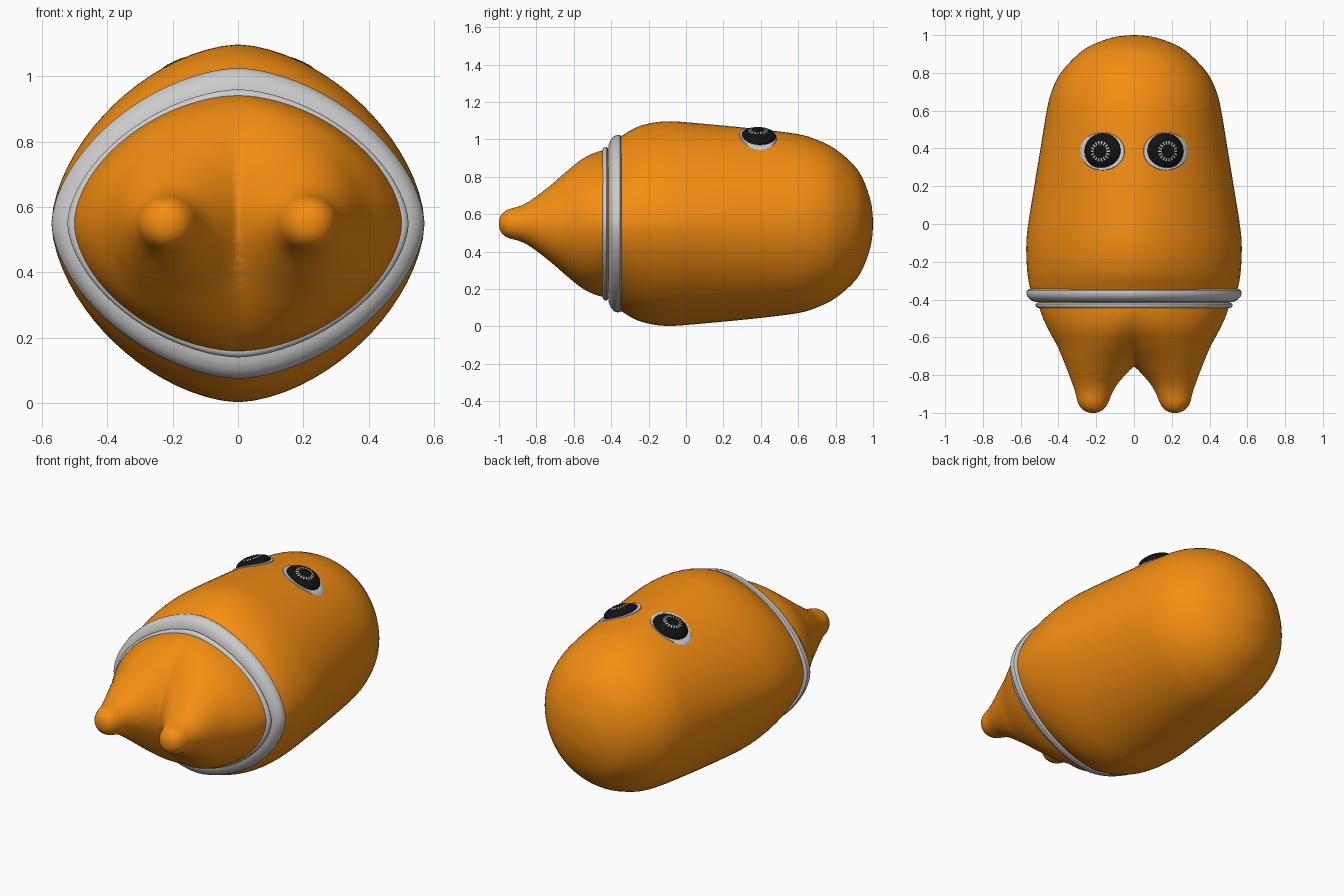
import bpy, bmesh, math
from mathutils import Vector, Matrix
from mathutils.bvhtree import BVHTree

if "Cube" in bpy.data.objects:
    bpy.data.objects.remove(bpy.data.objects["Cube"])

ZC = 0.55  # height of the body axis


def material(name, rgb):
    m = bpy.data.materials.new(name)
    m.diffuse_color = (*rgb, 1)
    m.use_nodes = True
    m.node_tree.nodes["Principled BSDF"].inputs["Base Color"].default_value = m.diffuse_color
    return m


orange = material("orange", (0.9, 0.27, 0.006))
black = material("black", (0.006, 0.006, 0.006))
white = material("white", (0.85, 0.85, 0.85))


def make_object(name, bm, mat=None, angle=40):
    bmesh.ops.recalc_face_normals(bm, faces=bm.faces)
    me = bpy.data.meshes.new(name)
    bm.to_mesh(me)
    bm.free()
    ob = bpy.data.objects.new(name, me)
    bpy.context.collection.objects.link(ob)
    if mat:
        me.materials.append(mat)
    bpy.ops.object.select_all(action='DESELECT')
    ob.select_set(True)
    bpy.context.view_layer.objects.active = ob
    bpy.ops.object.shade_smooth_by_angle(angle=math.radians(angle))
    return ob


def resample(pts, steps):
    """Catmull-Rom curve through a list of section tuples."""
    out = []
    for i in range(len(pts) - 1):
        a, b, c, d = (pts[max(0, min(len(pts) - 1, i + k))] for k in (-1, 0, 1, 2))
        for s in range(steps):
            t = s / steps
            out.append(tuple(
                0.5 * (2*q + (r-p)*t + (2*p-5*q+4*r-u)*t*t + (3*q-p-3*r+u)*t**3)
                for p, q, r, u in zip(a, b, c, d)))
    out.append(pts[-1])
    return out


def loft(bm, sections, sides=72):
    """Sections are (y, centre x, half width, half height, exponent)."""
    rings = []
    for y, cx, w, h, n in sections:
        ring = []
        for i in range(sides):
            a = 2 * math.pi * i / sides
            c, s = math.cos(a), math.sin(a)
            r = (abs(c)**n + abs(s)**n) ** (-1 / n)
            ring.append(bm.verts.new((cx + w*c*r, y, ZC + h*s*r)))
        rings.append(ring)
    for p, q in zip(rings, rings[1:]):
        for i in range(sides):
            j = (i + 1) % sides
            bm.faces.new((p[i], p[j], q[j], q[i]))
    bm.faces.new(rings[0])
    bm.faces.new(rings[-1])


# Main body: y, half width, half height, roundness
profile = [(-0.37, .535, .455, 1.7), (-0.34, .55, .472, 1.7), (-0.27, .563, .513, 1.7),
           (-0.19, .569, .537, 1.7), (-0.1, .57, .547, 1.7), (0, .56, .542, 1.72),
           (.2, .528, .524, 1.78), (.4, .495, .504, 1.84), (.6, .462, .478, 1.9),
           (.7, .437, .448, 1.95), (.8, .388, .398, 2), (.9, .295, .31, 2),
           (.95, .218, .23, 2), (.985, .122, .13, 2), (.996, .063, .067, 2), (1, .004, .004, 2)]
bm = bmesh.new()
loft(bm, resample([(y, 0, w, h, n) for y, w, h, n in profile], 4))
bvh = BVHTree.FromBMesh(bm)
make_object("body", bm, orange)

# Two-pronged lower end: overlapping tapered lobes fused into one skin
lobe = [(-.39, 0, .505, .395, 1.75), (-.44, 0, .503, .393, 1.75), (-.50, .03, .452, .375, 1.8),
        (-.567, .075, .375, .338, 1.85), (-.65, .13, .275, .27, 1.9), (-.727, .172, .2, .203, 2),
        (-.83, .203, .13, .125, 2), (-.89, .212, .1, .094, 2), (-.95, .217, .08, .078, 2),
        (-.985, .217, .055, .055, 2), (-.998, .217, .028, .028, 2), (-1.003, .217, .003, .003, 2)]
bm = bmesh.new()
loft(bm, resample(lobe, 4))
prongs = make_object("prongs", bm, orange)
mirror = prongs.modifiers.new("mirror", 'MIRROR')
mirror.use_mirror_merge = False
fuse = prongs.modifiers.new("fuse", 'REMESH')
fuse.mode = 'VOXEL'
fuse.voxel_size = 0.012
fuse.use_smooth_shade = True
soften = prongs.modifiers.new("soften", 'SMOOTH')
soften.factor = 0.5
soften.iterations = 8

# Grey waist bands
bands = {
    "wide_band": [(-.345, .50, .42), (-.345, .555, .463), (-.352, .567, .473), (-.365, .57, .475),
                  (-.385, .565, .468), (-.402, .548, .448), (-.413, .525, .422), (-.416, .48, .38)],
    "narrow_band": [(-.412, .48, .38), (-.417, .513, .403), (-.424, .522, .41), (-.434, .522, .41),
                    (-.442, .516, .404), (-.446, .505, .396), (-.446, .47, .37)],
}
for name, rows in bands.items():
    bm = bmesh.new()
    loft(bm, [(y, 0, w, h, 1.7) for y, w, h in rows], 96)
    make_object(name, bm)


def on_body(x, y, lift):
    hit, normal, _, _ = bvh.ray_cast(Vector((x, y, 3)), Vector((0, 0, -1)))
    return Vector((x, y, hit.z + lift))


# Eyes: grey rim lying on the body, black dome, ring of white dashes
EX, EY = 0.165, 0.385
RX, RY, RZ = 0.102, 0.096, 0.042
for side, s in (("left", -1), ("right", 1)):
    bm = bmesh.new()
    rings = []
    for k, lift in ((.02, .005), (.35, .005), (.65, .005), (.85, .006), (.96, .005), (1.0, -.006)):
        rings.append([bm.verts.new(on_body(s * (EX + .003 + .121*k*math.cos(a)),
                                           EY + .103*k*math.sin(a), lift))
                      for a in (2 * math.pi * i / 48 for i in range(48))])
    for p, q in zip(rings, rings[1:]):
        for i in range(48):
            j = (i + 1) % 48
            bm.faces.new((p[i], p[j], q[j], q[i]))
    bm.faces.new(rings[0])
    bm.normal_update()
    if sum(f.normal.z for f in bm.faces) < 0:
        bmesh.ops.reverse_faces(bm, faces=bm.faces)
    make_object(side + "_eye_rim", bm)

    place = Matrix.Translation((s * EX, EY, 1.013)) @ Matrix.Rotation(s * 0.37, 4, 'Y')
    bm = bmesh.new()
    bmesh.ops.create_uvsphere(bm, u_segments=48, v_segments=24, radius=1,
                              matrix=place @ Matrix.Diagonal((RX, RY, RZ, 1)))
    make_object(side + "_eye", bm, black)

    bm = bmesh.new()
    for i in range(18):
        a = 2 * math.pi * i / 18
        quad = []
        for r, t in ((.036, -.003), (.054, -.004), (.054, .004), (.036, .003)):
            x = r * math.cos(a) - t * math.sin(a)
            y = r * math.sin(a) + t * math.cos(a)
            z = RZ * math.sqrt(1 - (x / RX)**2 - (y / RY)**2) + .0015
            quad.append(bm.verts.new(place @ Vector((x, y, z))))
        bm.faces.new(quad)
    make_object(side + "_eye_dashes", bm, white)
